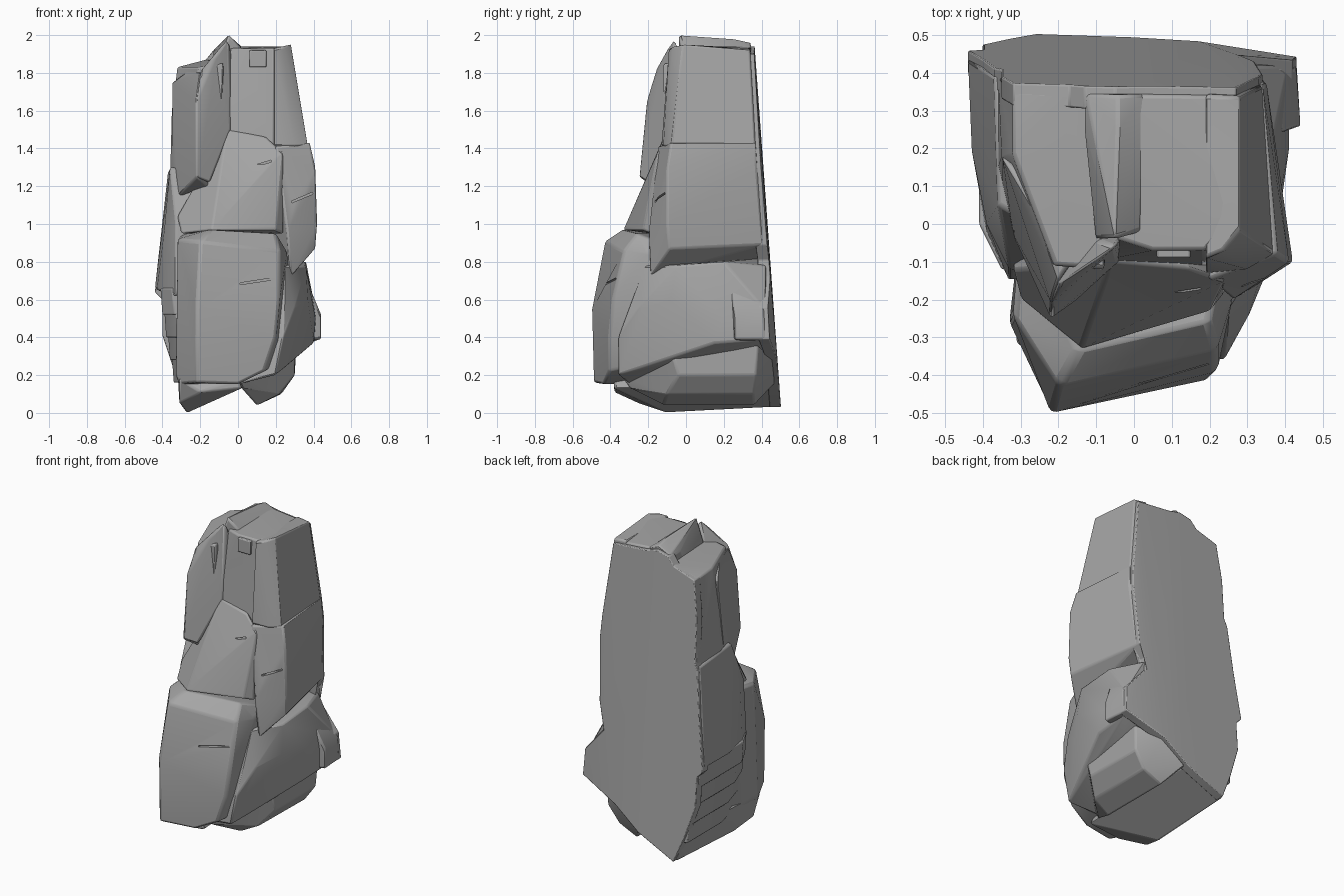
import bpy
import bmesh
from mathutils import Vector

# Remove the default cube only
default_cube = bpy.data.objects.get("Cube")
if default_cube:
    bpy.data.objects.remove(default_cube, do_unlink=True)

# One grey stone colour for everything
stone = bpy.data.materials.new("grey_stone")
stone.use_nodes = True
stone_colour = (0.38, 0.38, 0.38, 1)
stone.diffuse_color = stone_colour
for node in stone.node_tree.nodes:
    if node.type == "BSDF_PRINCIPLED":
        node.inputs["Base Color"].default_value = stone_colour
        node.inputs["Roughness"].default_value = 0.9

BACK = None  # stands for "just inside the leaning back wall"


def wall_depth(x, z):
    """Depth of the back wall, which leans and curves away on one side."""
    return 0.505 - 0.073 * z - max(x, 0) ** 4


def to_position(point):
    """Turn a point in hundredths of a unit into a position."""
    x, y, z = point
    x, z = x / 100, z / 100
    y = wall_depth(x, z) - 0.02 if y is BACK else y / 100
    return Vector((x, y, z))


def link_mesh(name, bm):
    """Make a named stone object from a bmesh."""
    mesh = bpy.data.meshes.new(name)
    bm.to_mesh(mesh)
    bm.free()
    mesh.materials.append(stone)
    part = bpy.data.objects.new(name, mesh)
    bpy.context.collection.objects.link(part)
    return part


def wear(part, bevel):
    """Round the edges a little and shade the broad faces smooth."""
    worn = part.modifiers.new("worn_edges", "BEVEL")
    worn.width = bevel
    worn.segments = 2
    worn.limit_method = "ANGLE"
    worn.angle_limit = 0.4
    bpy.ops.object.select_all(action="DESELECT")
    part.select_set(True)
    bpy.context.view_layer.objects.active = part
    bpy.ops.object.shade_smooth_by_angle(angle=0.45)


def chunk(name, points, bevel=0.01):
    """A faceted stone: the hull of its corners with worn edges."""
    bm = bmesh.new()
    for point in points:
        bm.verts.new(to_position(point))
    hull = bmesh.ops.convex_hull(bm, input=bm.verts)
    loose = set(hull["geom_interior"]) | set(hull["geom_unused"])
    spare = [item for item in loose if isinstance(item, bmesh.types.BMVert)]
    bmesh.ops.delete(bm, geom=spare, context="VERTS")
    bmesh.ops.dissolve_limit(bm, angle_limit=0.1, verts=bm.verts, edges=bm.edges)
    bmesh.ops.recalc_face_normals(bm, faces=bm.faces)
    part = link_mesh(name, bm)
    wear(part, bevel)
    return part


def wall(name, outline, thickness):
    """The broken-edged slab that forms the whole back."""
    bm = bmesh.new()
    rings = []
    for inset in (0, thickness):
        ring = []
        for x, z in outline:
            x, z = x / 100, z / 100
            ring.append(bm.verts.new((x, wall_depth(x, z) - inset, z)))
        rings.append(ring)
        bm.faces.new(ring)
    rear, front = rings
    for i in range(len(rear)):
        bm.faces.new((rear[i - 1], rear[i], front[i], front[i - 1]))
    bmesh.ops.triangulate(bm, faces=[f for f in bm.faces if len(f.verts) > 4])
    bmesh.ops.recalc_face_normals(bm, faces=bm.faces)
    wear(link_mesh(name, bm), 0.005)


def crack(part, centre, size, tilt):
    """Cut a thin slanting crack into a stone."""
    bm = bmesh.new()
    bmesh.ops.create_cube(bm, size=0.01)
    cutter = link_mesh(part.name + "_crack_cutter", bm)
    cutter.location = to_position(centre)
    cutter.scale = size
    cutter.rotation_euler.y = tilt
    cutter.hide_render = True
    cutter.hide_viewport = True
    cut = part.modifiers.new("crack", "BOOLEAN")
    cut.operation = "DIFFERENCE"
    cut.solver = "EXACT"
    cut.object = cutter


# Smooth back wall
wall("back_wall", [
    (27, 190), (33, 143), (34, 130), (32, 89), (27, 81), (28, 72),
    (42, 56), (43, 39), (17, 28), (0, 15), (-26, 3),
    (-33, 20), (-40, 41), (-40, 60), (-44, 64), (-40, 95), (-37, 126),
    (-35, 131), (-35, 158), (-32, 182), (-17, 187), (-13, 192),
    (-5, 194), (4, 192),
], 0.06)

# Upper tower, with a shallow gully beside a square pillar
chunk("upper_tower", [
    (-4, -4, 193), (-4, BACK, 194), (5, -7, 193), (19, -7, 193),
    (27, 2, 194), (28, BACK, 191), (-10, -10, 141), (5, -11, 141),
    (19, -11, 141), (35, 0, 141), (34, BACK, 141), (-10, BACK, 141),
])
chunk("tower_pillar", [
    (19, -9, 193), (24, -7, 194), (28, -2, 195), (28, BACK, 192),
    (19, BACK, 193), (19, -13, 141), (30, -12, 141), (37, -8, 141),
    (34, BACK, 141), (19, BACK, 141),
])
chunk("gully_knob", [
    (x, y, z) for x in (6, 15) for y in (-9, 0) for z in (183, 192)
], bevel=0.006)

# Crest ridge and the lower shelf to its side
chunk("crest_ridge", [
    (-5, -4, 200), (-4, 25, 198), (-4, BACK, 196), (-13, BACK, 192),
    (-13, 25, 191), (-10, -4, 186), (2, -2, 193), (3, BACK, 193),
    (-10, 0, 150), (-13, 25, 150), (2, 0, 150),
])
chunk("side_shelf", [
    (-32, 18, 183), (-32, BACK, 182), (-27, 5, 183), (-21, -11, 183),
    (-8, -12, 185), (-8, BACK, 187), (-17, BACK, 187), (-35, 18, 160),
    (-35, BACK, 155), (-36, 15, 122), (-32, -2, 122), (-36, BACK, 122),
    (-10, -12, 122), (0, BACK, 122),
])

# Leaning fin with an overhanging foot, and its flank
chunk("leaning_fin", [
    (-5, -6, 199), (-3, -3, 188), (-12, -12, 188), (-20, -16, 181),
    (-22, -21, 165), (-22, -25, 125), (-15, -20, 122), (-4, -10, 150),
    (-10, -4, 184), (-20, 0, 122), (-4, 0, 150),
])
chunk("fin_flank", [
    (-20, -15, 180), (-22, -21, 165), (-22, -25, 125), (-27, 5, 181),
    (-35, 18, 175), (-35, 12, 130), (-32, -3, 114), (-16, -18, 120),
    (-10, 0, 180), (-10, 0, 130),
])

# Middle of the cliff
middle_block = chunk("middle_block", [
    (38, -8, 143), (34, BACK, 143), (41, -10, 130), (42, -10, 100),
    (41, -9, 87), (35, BACK, 130), (32, BACK, 89), (28, -19, 72),
    (26, -20, 95), (20, -15, 141), (0, BACK, 143), (0, BACK, 80),
])
waist_front = chunk("waist_front", [
    (-6, -10, 150), (15, -12, 146), (24, -15, 138), (24, -18, 95),
    (-12, -18, 122), (-16, -28, 103), (20, -23, 97), (-14, -33, 97),
    (-5, 20, 150), (20, 20, 95), (-30, -20, 95), (-30, 10, 95),
    (-32, -12, 104),
])
chunk("waist_side", [
    (-36, 5, 130), (-37, BACK, 128), (-39, 0, 97), (-40, BACK, 95),
    (-44, BACK, 66), (-43, 20, 65), (-39, -2, 64), (-33, -12, 100),
    (-10, -10, 125), (0, BACK, 130), (0, BACK, 60), (-33, -15, 62),
])

# Strata stepping inward below the waist
for step in range(4):
    top, low, side = 66 - step * 12, 52 - step * 12, step * 2 - 41
    chunk("side_stratum", [
        (side, BACK, top), (side, 4 * step, top), (side + 6, -12, top),
        (side + 1, BACK, low), (side + 1, 4 * step, low),
        (side + 7, -12, low), (0, BACK, top), (0, BACK, low),
        (0, -12, top), (0, -12, low),
    ], bevel=0.006)

# Big boulder at the front, with a sloping shoulder above
boulder = chunk("front_boulder", [
    (-22, -49, 16), (-22, -50, 55), (-20, -43, 91), (-32, -24, 92),
    (-33, -26, 20), (-31, -30, 15), (22, -33, 86), (22, -39, 60),
    (20, -41, 40), (14, -41, 22), (0, -44, 15), (-15, -34, 97),
    (20, -26, 95), (26, -20, 85), (-30, 0, 95), (25, 0, 85),
    (28, 0, 30), (-30, 0, 15),
], bevel=0.015)

# Bulge on the other side, with a square block at the rear
chunk("side_bulge", [
    (36, -5, 78), (36, 20, 80), (28, BACK, 78), (41, BACK, 55),
    (41, BACK, 39), (41, 20, 50), (40, 15, 37), (37, -8, 60),
    (30, -25, 55), (24, -36, 40), (20, -36, 20), (31, -12, 33),
    (0, BACK, 82), (0, BACK, 30), (25, -22, 78), (0, -30, 15),
])
chunk("bulge_block", [
    (44, 26, 52), (44, 26, 39), (43, BACK, 54), (43, BACK, 39),
    (39, 24, 64), (34, BACK, 66), (30, 24, 64), (30, 24, 38),
    (30, BACK, 36),
])

# Two keel-like feet under the cliff
chunk("keel_foot", [
    (-31, -32, 18), (-32, BACK, 22), (-31, -25, 5), (-27, -10, 0),
    (-27, BACK, 3), (-20, -10, 3), (2, -38, 13), (-20, -38, 11),
    (0, BACK, 16), (0, -38, 18), (0, BACK, 38),
])
chunk("wedge_foot", [
    (2, -30, 13), (10, -12, 4), (10, 36, 4), (22, -10, 10),
    (23, 36, 10), (30, -4, 20), (30, 37, 20), (31, 38, 36),
    (30, -8, 34), (0, -35, 20), (0, BACK, 16), (16, BACK, 29),
])

# Weathering cracks
crack(boulder, (12, -41, 70), (22, 8, 1), -0.15)
crack(waist_front, (10, -14, 131), (16, 8, 1), -0.3)
crack(middle_block, (34, -14, 114), (12, 8, 1), -0.4)
